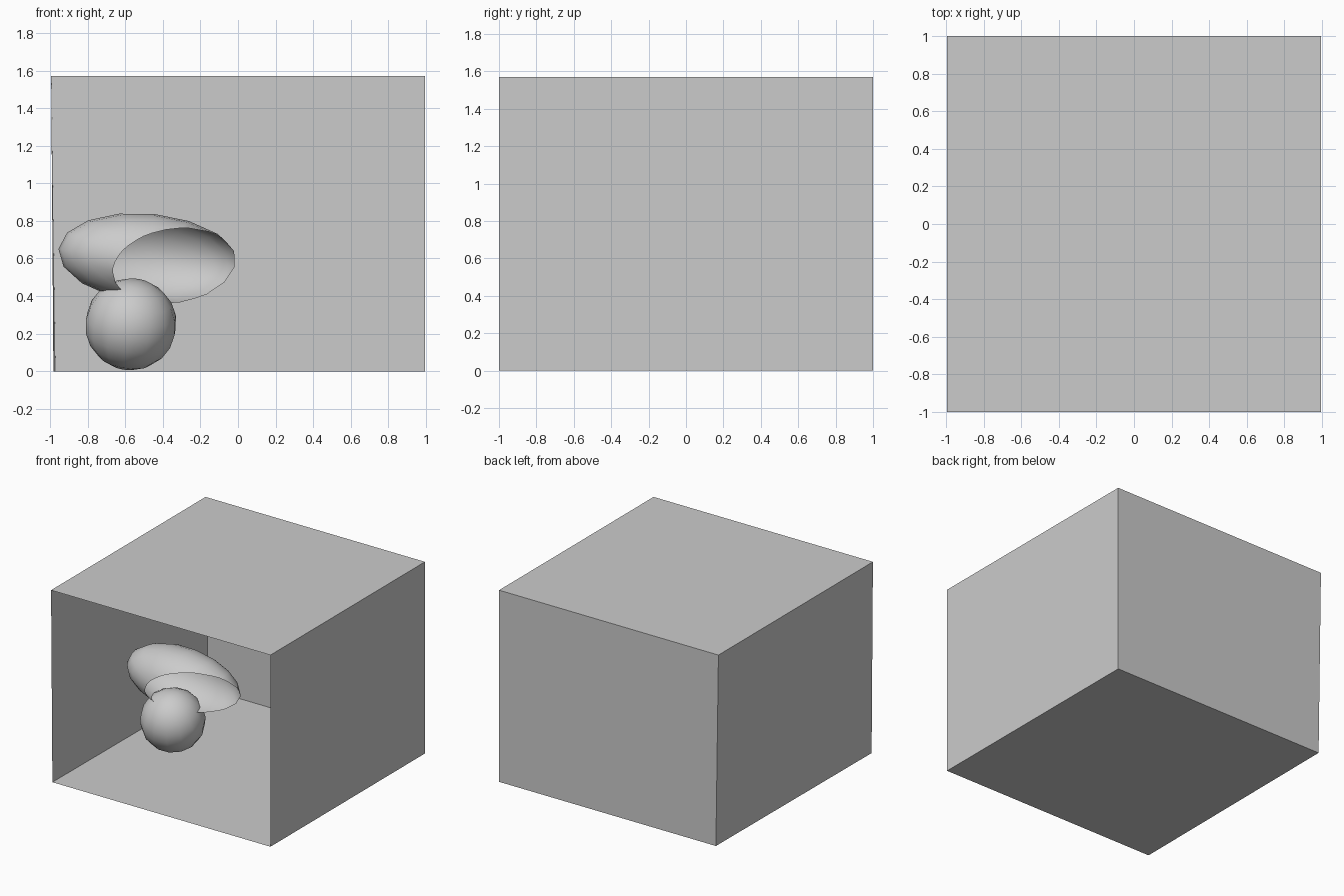
import bpy
import bmesh
import math
from mathutils import Matrix, Vector

cube = bpy.data.objects.get("Cube")
if cube:
    bpy.data.objects.remove(cube, do_unlink=True)

grey = bpy.data.materials.new("plain_grey")
grey.use_nodes = True
grey.diffuse_color = (0.6, 0.6, 0.6, 1)
grey.node_tree.nodes["Principled BSDF"].inputs["Base Color"].default_value = (0.6, 0.6, 0.6, 1)


def finish(bm, name, smooth=False):
    mesh = bpy.data.meshes.new(name)
    for face in bm.faces:
        face.smooth = smooth
    bm.to_mesh(mesh)
    bm.free()
    mesh.materials.append(grey)
    obj = bpy.data.objects.new(name, mesh)
    bpy.context.collection.objects.link(obj)
    return obj


# Room: a thin-walled box, open at the front, with a slightly slanted wall
half_width, height = 0.994, 1.57
bm = bmesh.new()
bmesh.ops.create_cube(bm, size=2)
front = [f for f in bm.faces if f.normal.y < -0.9]
bmesh.ops.delete(bm, geom=front, context='FACES_ONLY')
for v in bm.verts:
    v.co.x *= half_width
    v.co.z = height * (v.co.z + 1) / 2
    if v.co.x < 0 and v.co.z < 0.1:
        v.co.x += 0.012 if v.co.y < 0 else 0.023
finish(bm, "room")

# Ball resting on the floor
bm = bmesh.new()
bmesh.ops.create_uvsphere(bm, u_segments=14, v_segments=10, radius=0.245)
ball = finish(bm, "ball", smooth=True)
ball.location = (-0.57, -0.03, 0.25)
ball.rotation_euler = (math.radians(20), math.radians(10), 0)

# Hollow shell: a long ellipsoid cut open towards its lower front side
bm = bmesh.new()
bmesh.ops.create_uvsphere(bm, u_segments=16, v_segments=12, radius=1,
                          matrix=Matrix.Rotation(math.pi / 2, 4, 'X'))
opening = Vector((0.66, -0.65, -0.25)).normalized()
bmesh.ops.bisect_plane(bm, geom=bm.verts[:] + bm.edges[:] + bm.faces[:],
                       plane_co=opening * 0.4, plane_no=opening, clear_outer=True)
bmesh.ops.scale(bm, verts=bm.verts, vec=(0.488, 0.26, 0.238))
shell = finish(bm, "hollow_shell", smooth=True)
shell.location = (-0.47, -0.03, 0.6)
shell.rotation_euler = (0, math.radians(6), 0)
